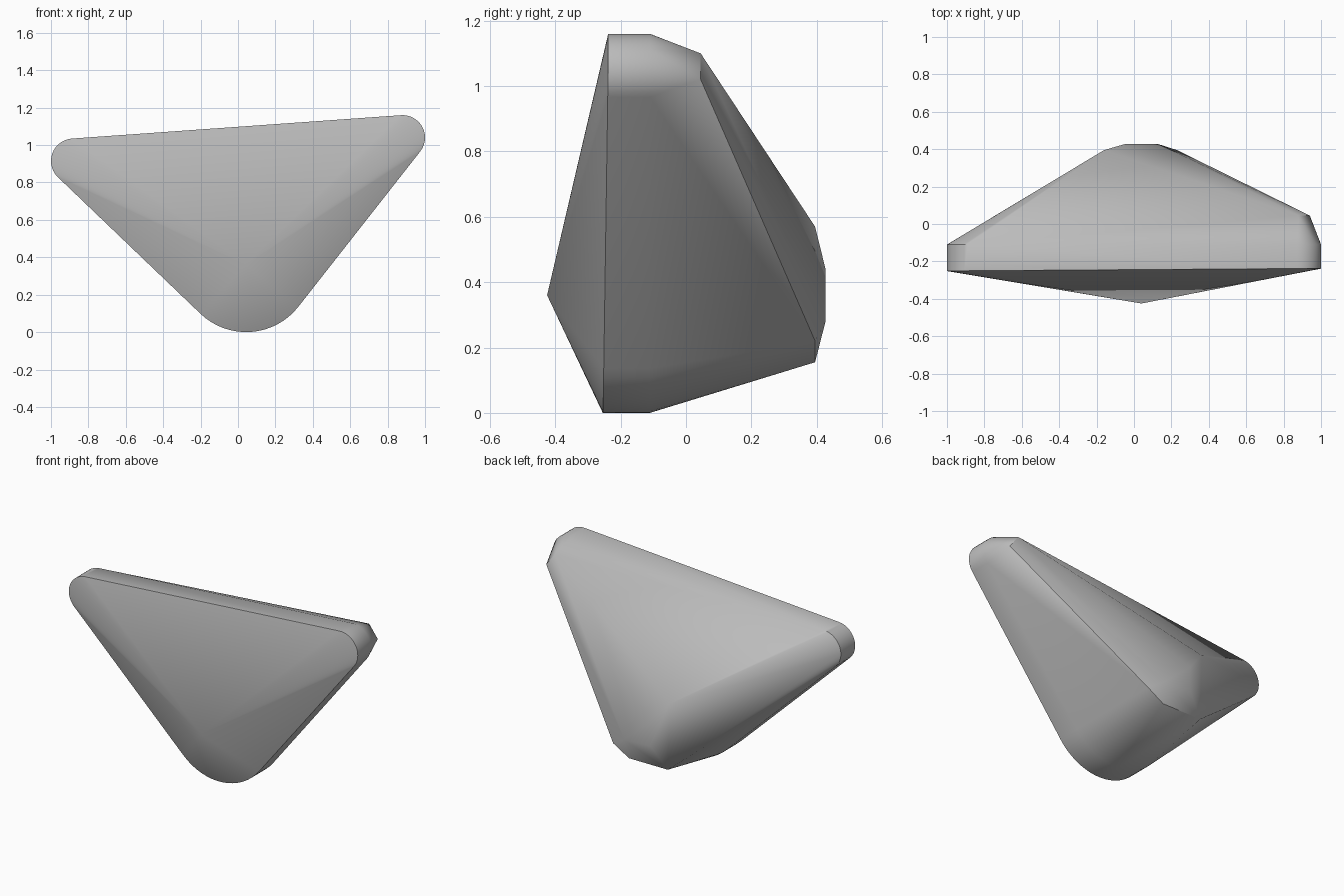
import bpy, bmesh, math

if "Cube" in bpy.data.objects:
    bpy.data.objects.remove(bpy.data.objects["Cube"])


def arc(cx, cz, r, start, end, steps):
    """Points of one rounded corner, angles in degrees."""
    for i in range(steps + 1):
        a = math.radians(start + (end - start) * i / steps)
        yield cx + r * math.cos(a), cz + r * math.sin(a)


# Rounded triangular outline: upper right, upper left and lower corners
outline = list(arc(0.88, 1.04, 0.12, -38, 94, 14))
outline += arc(-0.88, 0.915, 0.12, 94, 226, 14)
outline += arc(0.044, 0.354, 0.354, 226, 322, 16)

points = [(0.04, -0.425, 0.36)]                      # front apex
for x, z in outline:
    points.append((x, -0.255 + 0.006 * x + 0.01 * z, z))  # front rim
    points.append((x, -0.11, z))                     # rear rim

# Chamfered upper right shoulder
points += [(0.94, 0.045, 1.02), (0.88, 0.045, 1.1)]

# Blunt rear cap: outer corners, then the small flat end
points += [(x, 0.395, z) for x, z in
           ((-0.15, 0.155), (0.12, 0.155), (0.23, 0.22), (-0.16, 0.57))]
points += [(x, 0.427, z) for x, z in
           ((-0.05, 0.44), (0.13, 0.28), (-0.05, 0.29))]

# Solid body wrapped around the sections
bm = bmesh.new()
for p in points:
    bm.verts.new(p)
hull = bmesh.ops.convex_hull(bm, input=bm.verts)
loose = [g for g in hull["geom_interior"] if isinstance(g, bmesh.types.BMVert)]
bmesh.ops.delete(bm, geom=loose, context="VERTS")
bmesh.ops.dissolve_limit(bm, angle_limit=math.radians(0.5),
                         verts=bm.verts, edges=bm.edges)
bmesh.ops.recalc_face_normals(bm, faces=bm.faces)
mesh = bpy.data.meshes.new("wedge_body")
bm.to_mesh(mesh)
bm.free()
body = bpy.data.objects.new("wedge_body", mesh)
bpy.context.collection.objects.link(body)

# Plain grey surface
grey = bpy.data.materials.new("plain_grey")
grey.use_nodes = True
colour = (0.5, 0.5, 0.5, 1)
grey.diffuse_color = colour
grey.node_tree.nodes["Principled BSDF"].inputs["Base Color"].default_value = colour
mesh.materials.append(grey)

bpy.ops.object.select_all(action="DESELECT")
body.select_set(True)
bpy.context.view_layer.objects.active = body
bpy.ops.object.shade_smooth_by_angle(angle=math.radians(30))
